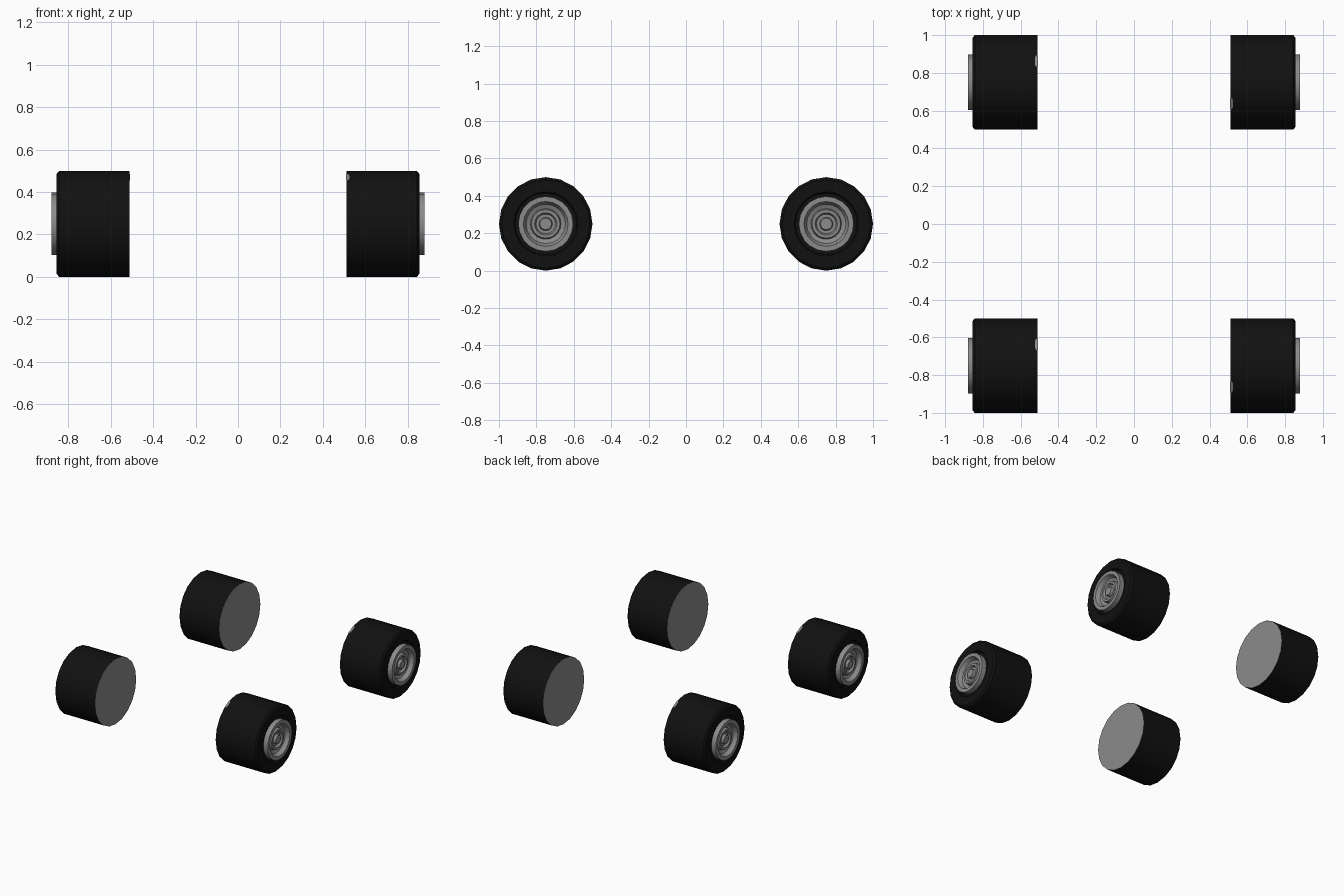
import bpy, bmesh, math

if "Cube" in bpy.data.objects:
    bpy.data.objects.remove(bpy.data.objects["Cube"])

SIDES = 20
R = 0.25


def material(name, v):
    m = bpy.data.materials.new(name)
    m.diffuse_color = (v, v, v, 1)
    m.use_nodes = True
    m.node_tree.nodes["Principled BSDF"].inputs["Base Color"].default_value = m.diffuse_color
    return m


rubber = material("black rubber", 0.0055)
metal = material("grey metal", 0.26)


def finish(name, bm, mat, centre, turn):
    bmesh.ops.recalc_face_normals(bm, faces=bm.faces)
    me = bpy.data.meshes.new(name)
    bm.to_mesh(me)
    bm.free()
    me.materials.append(mat)
    ob = bpy.data.objects.new(name, me)
    bpy.context.collection.objects.link(ob)
    ob.location = centre
    ob.rotation_euler.z = turn
    bpy.ops.object.select_all(action='DESELECT')
    ob.select_set(True)
    bpy.context.view_layer.objects.active = ob
    bpy.ops.object.shade_smooth_by_angle(angle=math.radians(25))


def lathe(name, profile, mat, centre, turn):
    """Spin (x, radius) points round the x axis; radius 0 closes the end."""
    bm = bmesh.new()
    rings = []
    for x, r in profile:
        if r == 0:
            rings.append([bm.verts.new((x, 0, 0))] * SIDES)
            continue
        rings.append([bm.verts.new((x, r * math.cos(2 * math.pi * i / SIDES),
                                    r * math.sin(2 * math.pi * i / SIDES)))
                      for i in range(SIDES)])
    for a, b in zip(rings, rings[1:]):
        for i in range(SIDES):
            j = (i + 1) % SIDES
            vs = list(dict.fromkeys((a[i], a[j], b[j], b[i])))
            bm.faces.new(vs)
    finish(name, bm, mat, centre, turn)


def chip(name, centre, turn):
    """Small grey patch on one tread facet at the inner edge."""
    bm = bmesh.new()
    mid = math.radians(117)
    d = R * math.cos(math.pi / SIDES) + 0.0006
    pts = [(0.509, -0.033), (0.519, -0.033), (0.525, -0.016),
           (0.525, 0.016), (0.519, 0.033), (0.509, 0.033)]
    bm.faces.new([bm.verts.new((x, d * math.cos(mid) - t * math.sin(mid),
                                d * math.sin(mid) + t * math.cos(mid)))
                  for x, t in pts])
    finish(name, bm, metal, centre, turn)


tire = [(0.512, R), (0.843, R), (0.855, 0.236), (0.855, 0.172),
        (0.842, 0.165), (0.842, 0.140)]
# dished hub with a raised centre boss
hub = [(0.842, 0.147), (0.880, 0.147), (0.880, 0.120), (0.850, 0.105),
       (0.840, 0.082), (0.862, 0.076), (0.862, 0.060), (0.846, 0.052),
       (0.846, 0.036), (0.866, 0.031), (0.866, 0)]
back = [(0.512, R), (0.511, R), (0.511, 0)]

for side, turn in (("right", 0), ("left", math.pi)):
    for end, y in (("front", -0.75), ("rear", 0.75)):
        c = (0, y, R)
        tag = f"{end}_{side}"
        lathe(f"{tag}_tire", tire, rubber, c, turn)
        lathe(f"{tag}_hub", hub, metal, c, turn)
        lathe(f"{tag}_inner_cap", back, metal, c, turn)
        chip(f"{tag}_tread_chip", c, turn)
